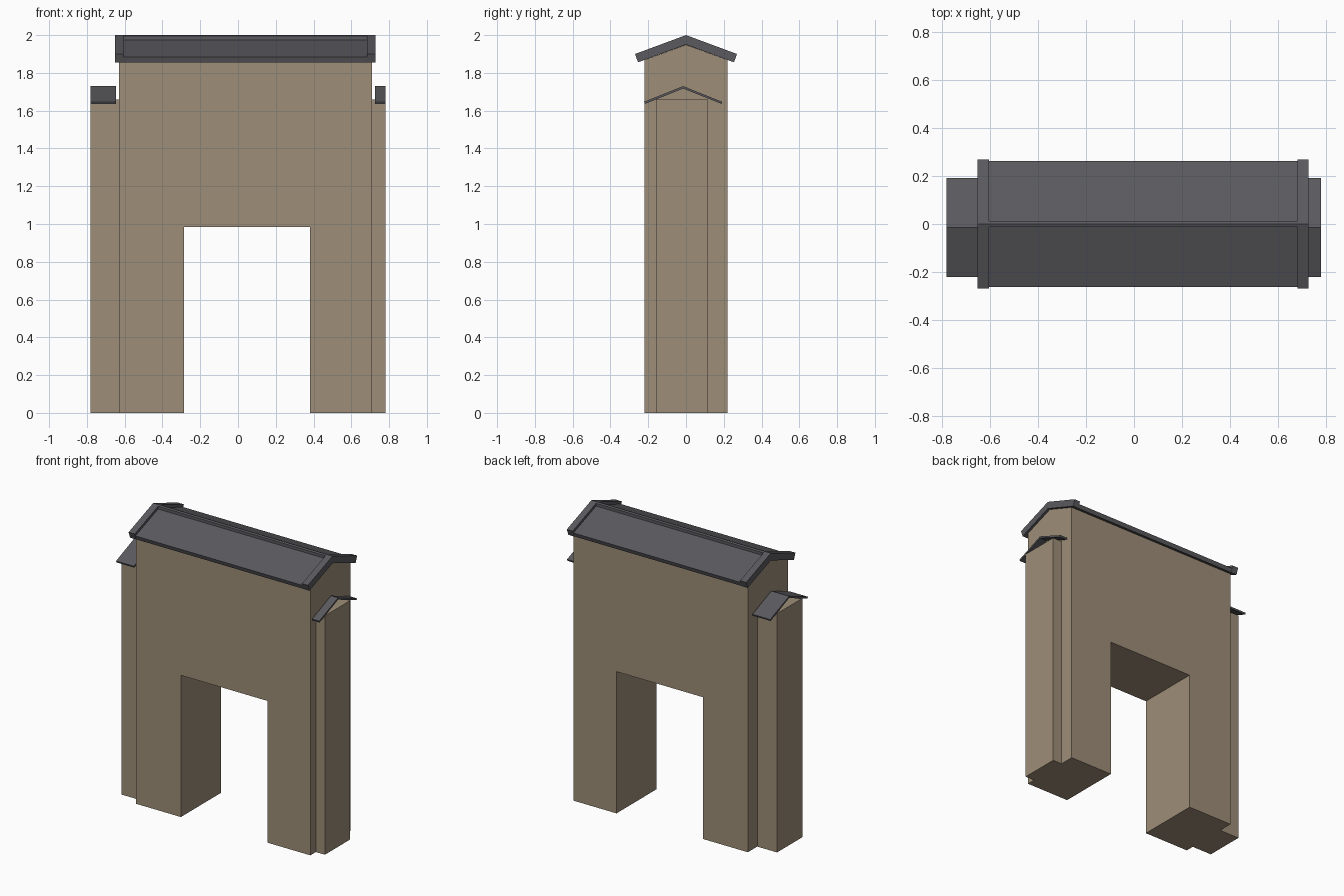
import bpy, bmesh

default = bpy.data.objects.get("Cube")
if default:
    bpy.data.objects.remove(default, do_unlink=True)


def material(name, rgb):
    m = bpy.data.materials.new(name)
    m.use_nodes = True
    m.diffuse_color = (*rgb, 1)
    m.node_tree.nodes["Principled BSDF"].inputs["Base Color"].default_value = (*rgb, 1)
    return m


PLASTER = material("tan plaster", (0.34, 0.27, 0.187))
SLATE = material("dark grey slate", (0.103, 0.101, 0.112))


def loft(name, rings, mat):
    """Skin a row of equal closed rings and cap both ends."""
    bm = bmesh.new()
    rows = [[bm.verts.new(p) for p in ring] for ring in rings]
    n = len(rows[0])
    for a, b in zip(rows, rows[1:]):
        for i in range(n):
            j = (i + 1) % n
            bm.faces.new((a[i], a[j], b[j], b[i]))
    bm.faces.new(rows[0][::-1])
    bm.faces.new(rows[-1])
    bmesh.ops.recalc_face_normals(bm, faces=bm.faces)
    mesh = bpy.data.meshes.new(name)
    bm.to_mesh(mesh)
    bm.free()
    mesh.materials.append(mat)
    obj = bpy.data.objects.new(name, mesh)
    bpy.context.collection.objects.link(obj)
    return obj


def prism(name, profile, x0, x1, mat):
    """Extrude a (y, z) profile along x."""
    return loft(name, [[(x, y, z) for y, z in profile] for x in (x0, x1)], mat)


def chevron(name, x0, x1, ridge, half, drop, thick, inset=0.0, yc=0.0):
    """Two-sided sloping roof slab with eaves cut square to the slope."""
    eave = ridge - drop
    low = eave - thick + inset * drop / half
    profile = [(yc - half, eave), (yc, ridge), (yc + half, eave),
               (yc + half - inset, low), (yc, ridge - thick), (yc - half + inset, low)]
    return prism(name, profile, x0, x1, SLATE)


# Gate wall: U-shaped front with the top raised to a ridge in the middle
def wall_ring(y, top):
    front = [(-0.63, 0), (-0.285, 0), (-0.285, 0.985), (0.38, 0.985),
             (0.38, 0), (0.71, 0), (0.71, top), (-0.63, top)]
    return [(x, y, z) for x, z in front]


loft("gate_wall", [wall_ring(-0.22, 1.868), wall_ring(0, 1.949),
                   wall_ring(0.22, 1.868)], PLASTER)

# Main roof: field, raised end bands and ridge cap
chevron("main_roof", -0.605, 0.682, 1.98, 0.262, 0.096, 0.031, 0.009)
for side, x0, x1 in (("right", -0.652, -0.605), ("left", 0.682, 0.727)):
    chevron(side + "_roof_band", x0, x1, 2.0, 0.27, 0.1, 0.05, 0.016)
prism("ridge_cap", [(-0.013, 1.965), (-0.013, 1.995), (0, 2.0),
                    (0.013, 1.995), (0.013, 1.965)], -0.605, 0.682, SLATE)

# Side walls, each under its own thin roof
for side, x0, x1, r0, r1 in (("right", -0.782, -0.63, -0.782, -0.645),
                             ("left", 0.71, 0.78, 0.725, 0.78)):
    prism(side + "_side_wall", [(-0.16, 0), (0.117, 0), (0.117, 1.66), (-0.16, 1.66)],
          x0, x1, PLASTER)
    chevron(side + "_side_roof", r0, r1, 1.73, 0.207, 0.083, 0.013, 0.004, -0.015)
